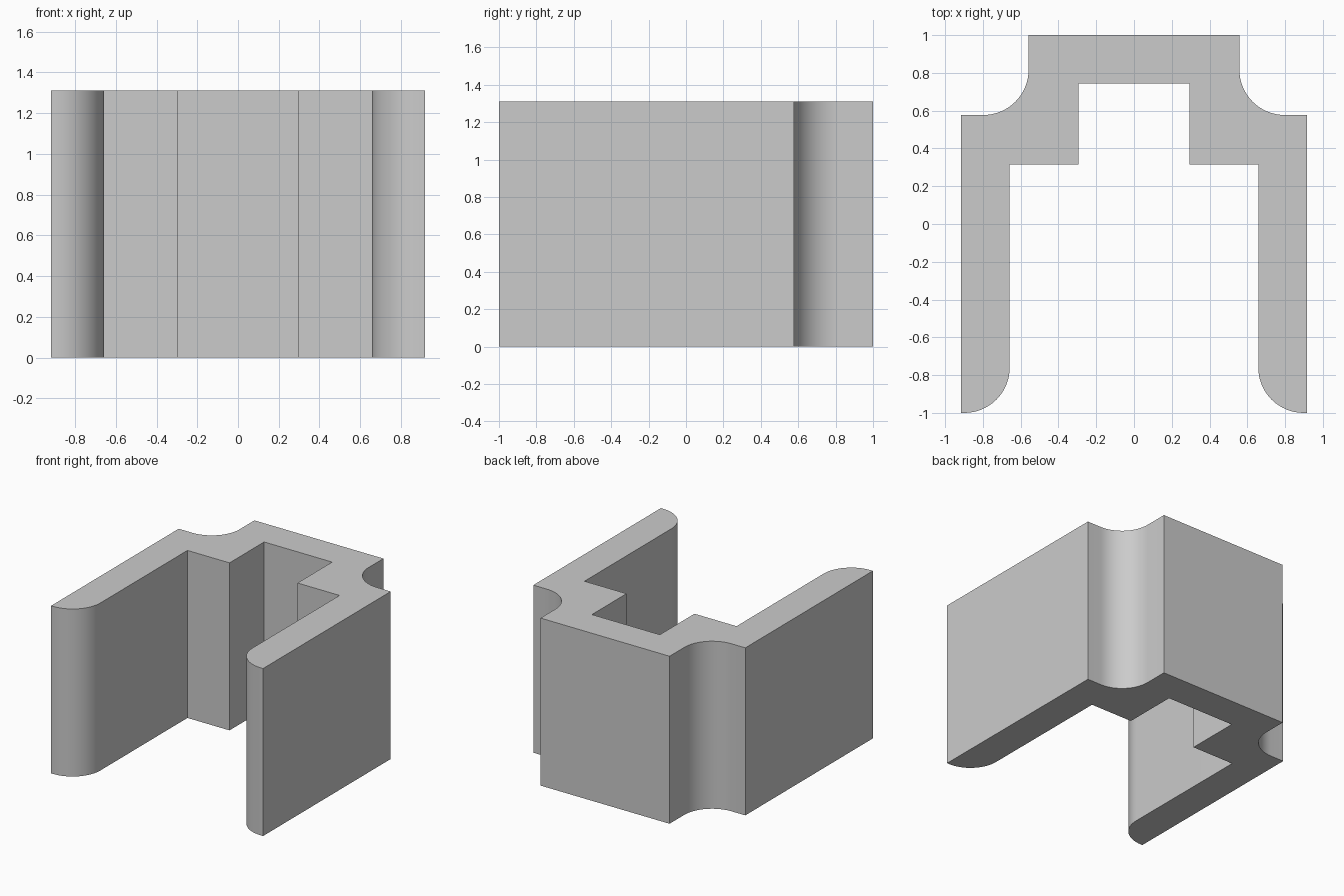
import bpy
import bmesh
from math import cos, sin, pi, radians

cube = bpy.data.objects.get("Cube")
if cube:
    bpy.data.objects.remove(cube, do_unlink=True)

HEIGHT = 1.31
RADIUS = 0.24
STEPS = 16

grey = bpy.data.materials.new("plain grey")
grey.use_nodes = True
colour = (0.6, 0.6, 0.6, 1)
grey.diffuse_color = colour
grey.node_tree.nodes["Principled BSDF"].inputs["Base Color"].default_value = colour


def arc(cx, cy, start, end):
    """Points along a quarter round."""
    angles = [start + (end - start) * i / STEPS for i in range(STEPS + 1)]
    return [(cx + RADIUS * cos(a), cy + RADIUS * sin(a)) for a in angles]


# Left half of the outline, from the inner back wall round to the outer back wall
half = [(0.294, 0.743), (0.294, 0.315), (0.658, 0.315)]
half += arc(0.658 + RADIUS, -1 + RADIUS, pi, 1.5 * pi)      # rounded leg tip
half += [(0.917, -1), (0.917, 0.577)]
half += arc(0.558 + RADIUS, 0.577 + RADIUS, 1.5 * pi, pi)   # hollow shoulder
half += [(0.558, 1)]
outline = half + [(-x, y) for x, y in reversed(half)]

# Extrude the outline into the channel bracket
bm = bmesh.new()
base = bm.faces.new([bm.verts.new((x, y, 0)) for x, y in outline])
extruded = bmesh.ops.extrude_face_region(bm, geom=[base], use_keep_orig=True)
top_verts = [v for v in extruded["geom"] if isinstance(v, bmesh.types.BMVert)]
bmesh.ops.translate(bm, verts=top_verts, vec=(0, 0, HEIGHT))
bmesh.ops.recalc_face_normals(bm, faces=bm.faces)

mesh = bpy.data.meshes.new("channel_bracket")
bm.to_mesh(mesh)
bm.free()
mesh.materials.append(grey)
bracket = bpy.data.objects.new("channel_bracket", mesh)
bpy.context.collection.objects.link(bracket)

# Smooth the rounds, keep the corners sharp
bpy.ops.object.select_all(action="DESELECT")
bracket.select_set(True)
bpy.context.view_layer.objects.active = bracket
bpy.ops.object.shade_smooth_by_angle(angle=radians(30))
